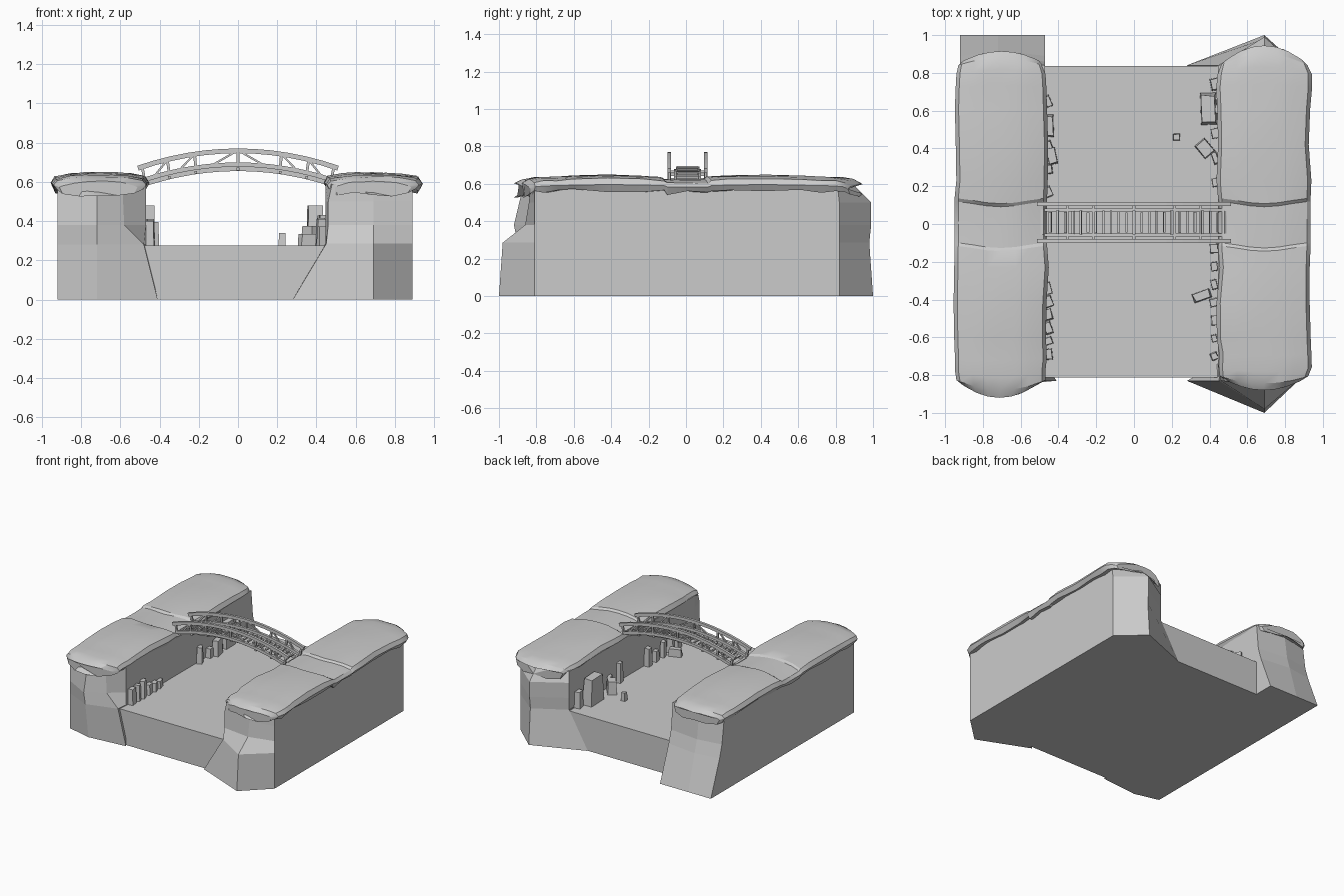
import bpy, bmesh, math, random
from mathutils import Vector, Matrix

if "Cube" in bpy.data.objects:
    bpy.data.objects.remove(bpy.data.objects["Cube"])

random.seed(4)
jit = random.uniform


def finish(name, bm, smooth=False):
    bmesh.ops.recalc_face_normals(bm, faces=bm.faces)
    me = bpy.data.meshes.new(name)
    bm.to_mesh(me)
    bm.free()
    ob = bpy.data.objects.new(name, me)
    bpy.context.collection.objects.link(ob)
    if smooth:
        bpy.ops.object.select_all(action='DESELECT')
        ob.select_set(True)
        bpy.context.view_layer.objects.active = ob
        bpy.ops.object.shade_smooth_by_angle(angle=math.radians(25))
    return ob


def loft(name, rings, smooth=False):
    bm = bmesh.new()
    vs = [[bm.verts.new(p) for p in r] for r in rings]
    n = len(rings[0])
    for a, b in zip(vs, vs[1:]):
        for i in range(n):
            bm.faces.new((a[i], a[(i + 1) % n], b[(i + 1) % n], b[i]))
    bm.faces.new(vs[0])
    bm.faces.new(vs[-1])
    return finish(name, bm, smooth)


def add_box(bm, c, size, rot=None):
    m = Matrix.Translation(c) @ (rot or Matrix()) @ Matrix.Diagonal((*size, 1))
    return bmesh.ops.create_cube(bm, size=1, matrix=m)['verts']


# Valley floor slab
bm = bmesh.new()
add_box(bm, (-0.015, 0.012, 0.1375), (0.93, 1.65, 0.275))
finish("valley_floor", bm)


# Cliffs, per level: height, front nose y, back nose y, back corner y, front inner x
def cliff(name, outer, nose, inner, levels):
    rings = []
    for z, nf, nb, yb, xif in levels:
        back_inner = inner if z or outer < 0 else xif
        inset = 0.84 if outer > 0 else yb
        rings.append([(outer, -0.81, z), (nose, nf, z), (xif, -0.83, z), (inner, -0.74, z),
                      (inner, 0.76, z), (back_inner, max(inset, 0.84), z),
                      (nose, nb, z), (outer, yb, z)])
    return loft(name, rings)


cliff("left_cliff", -0.92, -0.72, -0.47, [
    (0.0, -0.86, 1.0, 1.0, -0.41), (0.28, -0.9, 0.92, 0.89, -0.48),
    (0.38, -0.92, 0.89, 0.86, -0.58), (0.59, -0.87, 0.86, 0.83, -0.59)])
cliff("right_cliff", 0.89, 0.69, 0.445, [
    (0.0, -1.0, 1.0, 0.82, 0.28), (0.285, -0.98, 0.98, 0.82, 0.45),
    (0.38, -0.86, 0.99, 0.82, 0.46), (0.5, -0.84, 0.99, 0.82, 0.46),
    (0.59, -0.83, 0.9, 0.81, 0.48)])


# Grassy caps: rounded ends, wavy top and a sunken footpath in the middle
def cap(name, x0, x1, front, back, bulges):
    stations = []
    for end, bulge, s in ((front, bulges[0], -1), (back, bulges[1], 1)):
        for k in range(4):
            drop = (1, 0.35, 0.05, 0)[k]
            stations.append((end - s * k * (k + 1) * 0.012, s * bulge * (1 - k * 0.25),
                             0.045 * drop, -0.035 * drop))
    for k in range(1, 4):
        for s in (-1, 1):
            y = s * (0.04 + k * 0.19)
            stations.append((y, 0, 0, 0.004 + 0.008 * math.sin(abs(y) * 3.9) ** 4))
    for s in (-1, 0, 1):
        stations.append((0.01 + s * 0.109, 0, 0, -0.013))
        if s:
            stations.append((0.01 + s * 0.126, 0, 0, 0))
    rings = []
    for y, bulge, inset, dz in sorted(stations):
        path = abs(y) < 0.2
        rough = 0 if path else 0.01
        a, b = x0 + inset + jit(-rough, rough), x1 - inset + jit(-rough, rough)

        def point(u, z):
            arch = 1 - (2 * u - 1) ** 2
            shift = -0.028 * arch ** 2 if path else bulge * arch
            return (a + (b - a) * u, y + shift, z)

        ring = [point(0.04, 0.558 + dz / 2 + jit(-.012, .012)), point(0, 0.59 + dz / 2)]
        for i in range(7):
            u = 0.04 + i * 0.92 / 6
            top = 0.612 + 0.024 * min(1, 5 * u * (1 - u)) + jit(-.003, .003)
            ring.append(point(u, top + dz))
        ring += [point(1, 0.59 + dz / 2), point(0.96, 0.558 + dz / 2 + jit(-.012, .012))]
        ring += [point(u, 0.56 + dz * 0.7 + jit(-.012, .012)) for u in (0.75, 0.5, 0.25)]
        rings.append(ring)
    return loft(name, rings, True)


cap("left_cap", -0.95, -0.46, -0.85, 0.865, (0.07, 0.05))
cap("right_cap", 0.445, 0.935, -0.83, 0.865, (0.05, 0.08))


# Bridge: everything follows one arch that rises by 0.09 in the middle
def arc(x, base):
    return base + 0.09 * (1 - (x / 0.515) ** 2)


def chord(name, y, w, base, h, half):
    rings = []
    for i in range(13):
        x = half * (i / 6 - 1)
        z, s = arc(x, base), 0.34 * x * h
        rings.append([(x - s, y - w / 2, z - h / 2), (x - s, y + w / 2, z - h / 2),
                      (x + s, y + w / 2, z + h / 2), (x + s, y - w / 2, z + h / 2)])
    loft(name, rings)


def strut(bm, p, q, w):
    p, q = Vector(p), Vector(q)
    d = q - p
    add_box(bm, (p + q) / 2, (w, w, d.length), d.to_track_quat('Z', 'Y').to_matrix().to_4x4())


POSTS = (0, 0.215, 0.35, 0.475)
for side, s in (("front", -1), ("back", 1)):
    y = 0.008 + s * 0.098
    chord(side + "_handrail", y, 0.02, 0.668, 0.024, 0.51)
    chord(side + "_lower_beam", y, 0.02, 0.598, 0.022, 0.47)
    chord(side + "_deck_stringer", 0.008 + s * 0.066, 0.014, 0.577, 0.024, 0.47)
    # Posts lean with the arch, braces rise towards the middle
    bm = bmesh.new()
    for m in (-1, 1):
        for x in POSTS:
            if x or m > 0:
                strut(bm, (m * x, y, arc(x, .59)), (m * x * 1.03, y, arc(x, .668)), 0.014)
        for top, outer in zip(POSTS, POSTS[1:]):
            lo, hi = top + (outer - top) * 0.62, top + 0.01
            strut(bm, (m * lo, y, arc(lo, .6)), (m * hi, y, arc(hi, .665)), 0.01)
    finish(side + "_truss_posts", bm)

# Deck planks and cross beams
bm = bmesh.new()
for i in range(25):
    x = -0.485 + i * 0.0404
    tilt = Matrix.Rotation(math.atan(0.66 * x), 4, 'Y')
    add_box(bm, (x, 0.009, arc(x, .597) + jit(-.003, .003)),
            (jit(.009, .016), jit(.105, .135), 0.012), tilt)
finish("deck_planks", bm)
bm = bmesh.new()
for x in POSTS:
    for m in ((-1, 1) if x else (1,)):
        add_box(bm, (m * x, 0.008, arc(x, .575)), (0.014, 0.19, 0.014))
finish("cross_beams", bm)


# Tapered rocks along the foot of the walls
def rock(bm, x, y, w, d, h, turn):
    rot = Matrix.Rotation(math.radians(turn), 4, 'Z')
    for v in add_box(bm, (x, y, 0.27 + h / 2), (w, d, h + 0.01), rot):
        if v.co.z > 0.28:
            v.co.x += (x - v.co.x) * jit(0.05, 0.25)
            v.co.y += (y - v.co.y) * jit(0.05, 0.25)


bm = bmesh.new()
rock(bm, 0.395, 0.61, 0.085, 0.17, 0.205, 2)
rock(bm, 0.375, 0.4, 0.07, 0.09, 0.1, 40)
rock(bm, 0.225, 0.46, 0.036, 0.036, 0.065, 0)
rock(bm, 0.36, -0.38, 0.1, 0.05, 0.06, 20)
rock(bm, -0.45, 0.52, 0.05, 0.12, 0.205, 2)
rock(bm, -0.435, 0.36, 0.05, 0.09, 0.12, 12)
for wall, start, step, count in ((0.425, -0.7, 0.095, 7), (0.43, 0.22, 0.13, 5),
                                 (-0.455, -0.69, 0.07, 6), (-0.455, 0.17, 0.12, 5)):
    for i in range(count):
        rock(bm, wall, start + i * step, jit(.03, .05), jit(.04, .07), jit(.05, .16), jit(0, 25))
finish("wall_rocks", bm)
